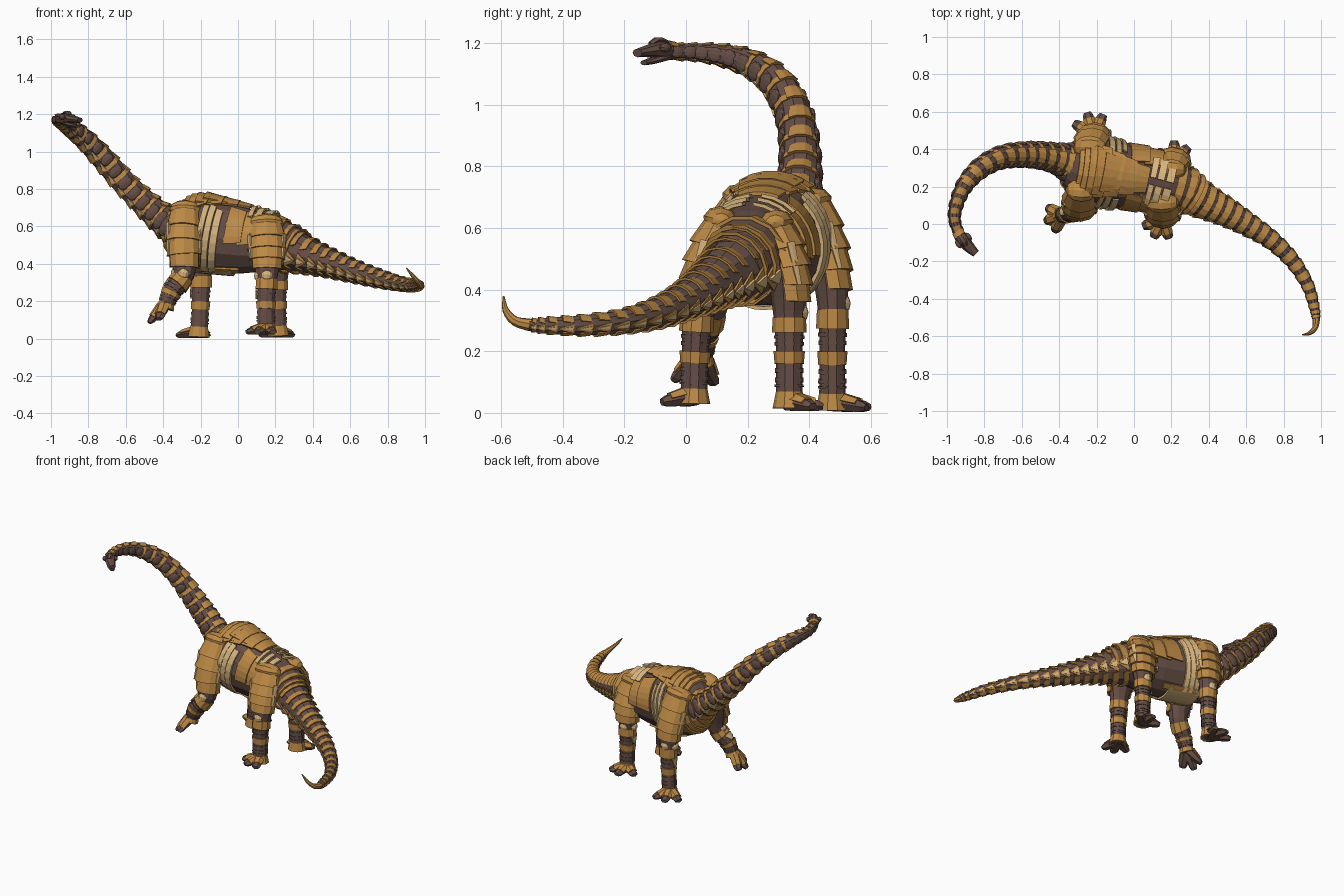
import bpy, bmesh
from math import cos, sin, radians
from mathutils import Vector, Matrix

if "Cube" in bpy.data.objects:
    bpy.data.objects.remove(bpy.data.objects["Cube"])

COL = {"gold": (0.50, 0.25, 0.06, 1), "tan": (0.68, 0.46, 0.21, 1), "brown": (0.13, 0.075, 0.06, 1)}
MATS = {}
for nm, c in COL.items():
    MATS[nm] = bpy.data.materials.new(nm)
    MATS[nm].diffuse_color = c
PARTS = {}


def bm_of(part, mat):
    return PARTS.setdefault((part, mat), bmesh.new())


class Tube:
    """Smooth path with an elliptical section; keys are (x, y, z, half width, half height)."""

    def __init__(self, keys, hint=(0, 0, 1)):
        self.k, self.hint = [Vector(k) for k in keys], Vector(hint)

    def at(self, u):
        n = len(self.k) - 1
        f = min(max(u, 0), 1) * n
        i = min(int(f), n - 1)
        t = f - i
        b, c = self.k[i], self.k[i + 1]
        a = self.k[i - 1] if i else b * 2 - c
        d = self.k[i + 2] if i + 2 <= n else c * 2 - b
        return 0.5 * (2 * b + (c - a) * t + (2 * a - 5 * b + 4 * c - d) * t * t + (3 * b - a - 3 * c + d) * t ** 3)

    def frame(self, u):
        t = (Vector(self.at(u + .01)[:3]) - Vector(self.at(u - .01)[:3])).normalized()
        s = t.cross(self.hint).normalized()
        return t, s, s.cross(t)

    def pt(self, u, a, off=0.0):
        k = self.at(u)
        t, s, v = self.frame(u)
        a = radians(a)
        return Vector(k[:3]) + s * cos(a) * (k[3] + off) + v * sin(a) * (k[4] + off)


def core(part, mat, t, m=10, n=10):
    """Solid faceted skin along a tube."""
    bm = bm_of(part, mat)
    rows = [[bm.verts.new(t.pt(i / m, 360 * j / n)) for j in range(n)] for i in range(m + 1)]
    for p, q in zip(rows, rows[1:]):
        for j in range(n):
            bm.faces.new((p[j], p[(j + 1) % n], q[(j + 1) % n], q[j]))
    bm.faces.new(rows[0])
    bm.faces.new(rows[-1])


def plate(part, mat, t, u0, u1, a0, a1, o0=.008, o1=.008, th=.012, n=6, taper=1.0):
    """Thick armour plate wrapped on a tube between two stations and two angles."""
    bm, mid, half = bm_of(part, mat), (a0 + a1) / 2, (a1 - a0) / 2
    rows = []
    for u, o, s in ((u0, o0, 1), (u1, o1, taper), (u1, o1 - th, taper), (u0, o0 - th, 1)):
        rows.append([bm.verts.new(t.pt(u, mid + half * s * (2 * j / n - 1), o)) for j in range(n + 1)])
    for r in range(4):
        p, q = rows[r], rows[(r + 1) % 4]
        for j in range(n):
            bm.faces.new((p[j], p[j + 1], q[j + 1], q[j]))
    for j in (0, n):
        bm.faces.new([r[j] for r in rows])


def blob(part, mat, c, axes, size):
    """Faceted ellipsoid with its axes along the given frame."""
    m = Matrix(axes).transposed().to_4x4() @ Matrix.Diagonal((*size, 1))
    bmesh.ops.create_uvsphere(bm_of(part, mat), u_segments=10, v_segments=6, radius=1,
                              matrix=Matrix.Translation(c) @ m)


# Torso
body = Tube([(-.37, .31, .59, .10, .10), (-.30, .30, .575, .165, .175), (-.2, .285, .56, .185, .20),
             (-.08, .26, .54, .18, .195), (.05, .24, .52, .165, .175), (.17, .21, .51, .15, .15),
             (.27, .18, .49, .12, .12), (.33, .15, .47, .10, .10)])
core("torso", "brown", body, 14, 14)
for k in range(5):      # layered carapace narrowing to the rear
    plate("back_armour", "gold", body, .09 + .05 * k, .24 + .085 * k, 90 - 66 + 9 * k, 90 + 66 - 9 * k,
          .018 + .003 * k, .026, .012, 5, .7)
for m in (1, -1):       # m flips the angle to the other flank
    def flank(part, mat, u0, u1, lo, hi, *r, **kw):
        c = (lo, hi) if m == 1 else (180 - hi, 180 - lo)
        plate(part, mat, body, u0, u1, *c, *r, **kw)
    for k in range(3):
        flank("rib_bands", "tan", .31 + .042 * k, .345 + .042 * k, -65, 58 - 6 * k, .016, .01, n=8)
    for k in range(3):
        flank("flank_plates", "gold", .46 + .08 * k, .57 + .08 * k, -8, 62, .006, .018, taper=.85)
    flank("flank_plates", "gold", .13, .26, -50, 20, .006, .016)
    flank("belly_edge", "gold", .32, .56, -68, -56, .014, .012, n=2)
    for k in range(3):
        flank("hip_bands", "tan", .59 + .05 * k, .63 + .05 * k, 46, 84, .02, .032, n=3)
plate("belly_plate", "tan", body, .28, .52, 240, 300, .012, .012)
for k in range(3):
    plate("rump_collars", "gold", body, .76 + .08 * k, .81 + .08 * k, -30, 210, .004, .018, n=9)
for k in range(3):
    plate("chest_collars", "gold", body, .0 + .06 * k, .05 + .06 * k, 185, 355, .01, .004, n=8)

# Neck
neck = Tube([(-.33, .325, .59, .10, .10), (-.41, .35, .645, .077, .082), (-.51, .368, .735, .068, .072),
             (-.61, .37, .835, .063, .067), (-.715, .355, .955, .058, .062), (-.82, .30, 1.065, .052, .055),
             (-.90, .215, 1.13, .044, .046), (-.945, .12, 1.16, .037, .037), (-.96, .03, 1.17, .031, .03),
             (-.935, -.055, 1.172, .027, .026)])
core("neck", "brown", neck, 36, 10)
N = 17
for k in range(N):
    a, b = k / N, (k + .6) / N
    w = neck.at(a)[3]
    plate("neck_top_plates", "gold", neck, a, b, 55, 125, .16 * w, .02 * w, .01, 3)
    plate("neck_throat_plates", "gold", neck, a, b, 230, 310, .13 * w, .0, .01, 3)
    if k < 12:
        plate("neck_collars", "gold", neck, a, a + .28 / N, 0, 360, .09 * w, .03 * w, .01, 10)
        for ang in (-40, 220):
            plate("neck_studs", "tan", neck, a + .1 / N, a + .7 / N, ang - 10, ang + 10, .13 * w, .08 * w, .01, 1, .3)
    for ang in (0, 180):
        c = a + .58 / N
        blob("neck_side_discs", "brown", neck.pt(c, ang, -.1 * w), neck.frame(c), (.033 - .01 * k / N, .24 * w, .66 * w))

# Head
skull = Tube([(-.945, -.04, 1.172, .028, .027), (-.918, -.08, 1.178, .036, .03), (-.885, -.12, 1.175, .031, .021),
              (-.845, -.158, 1.168, .021, .014)])
jaw = Tube([(-.93, -.06, 1.158, .026, .014), (-.895, -.105, 1.144, .024, .012), (-.86, -.137, 1.136, .015, .008)])
core("skull", "brown", skull, 5, 8)
core("jaw", "brown", jaw, 4, 8)
crest = Tube([(-.9, -.115, 1.195, .014, .01), (-.912, -.09, 1.212, .018, .009), (-.94, -.05, 1.195, .012, .008)])
core("head_crest", "brown", crest, 5, 6)
for ang in (15, 165):
    blob("brow_bumps", "brown", skull.pt(.4, ang), skull.frame(.4), (.024, .013, .014))
plate("head_plate", "gold", skull, .0, .2, 30, 150, .006, .004, .006, 4)

# Tail
tail = Tube([(.25, .19, .485, .12, .125), (.38, .12, .44, .09, .094), (.5, .06, .4, .073, .074),
             (.62, -.01, .36, .058, .06), (.74, -.09, .325, .047, .05), (.85, -.20, .297, .039, .04),
             (.93, -.33, .284, .032, .034), (.965, -.45, .283, .026, .027), (.975, -.51, .285, .02, .02)])
core("tail", "brown", tail, 40, 10)
N = 19
for k in range(N):
    a, b = k / N, (k + .62) / N
    w = tail.at(a)[3]
    plate("tail_collars", "gold", tail, a, b, 18, 162, .0, .17 * w, .008, 6, .9)
    plate("tail_under_plates", "gold", tail, a, b, 225, 315, .03 * w, .16 * w, .008, 3)
    for c in (-18, 198):
        plate("tail_side_wedges", "gold", tail, a, a + .85 / N, c - 26, c + 26, .1 * w, .06 * w, .008, 2, .15)
        plate("tail_studs", "tan", tail, a + .1 / N, a + .75 / N, c - 11, c + 11, .17 * w, .12 * w, .008, 2, .1)
tip = Tube([(.975, -.505, .285, .021, .021), (.968, -.555, .298, .016, .016), (.937, -.585, .333, .011, .011),
            (.90, -.592, .378, .003, .003)], (1, 0, 0.2))
core("tail_tip", "gold", tip, 9, 8)


# Legs: domed shoulder or thigh plates, knee, shin bands, ankle and three toes
def leg(name, keys, out, toes, base):
    t = Tube(keys, (-1, 0, 0))
    core(name + "_core", "brown", t, 12, 10)
    w, h = keys[0][3:]
    blob(name + "_dome", "gold", Vector(keys[0][:3]), t.frame(0), (.05, w + .006, h + .006))
    for k in range(4):
        plate(name + "_upper_plates", "gold", t, .02 + .1 * k, .14 + .1 * k, out - 105, out + 105, .0, .015, .012, 6, .95)
    for a in (-65, 65):
        plate(name + "_upper_trim", "tan", t, .12, .34, out + a - 10, out + a + 10, .018, .018, .01, 2, .5)
    for a in (out, 90):
        blob(name + "_knee", "tan", t.pt(.51, a, -.02), t.frame(.51), (.035, .03, .03))
    plate(name + "_bands", "gold", t, .54, .64, 0, 360, .003, .010, .012, 10)
    plate(name + "_bands", "gold", t, .75, .81, 0, 360, .008, .005, .01, 10)
    for k in range(5):
        plate(name + "_shin_rings", "brown", t, (.66, .7, .83, .87, .9)[k], (.68, .72, .85, .89, .91)[k],
              0, 360, .004, .004, .008, 10)
    plate(name + "_bands", "gold", t, .93, 1, 0, 360, .0, .010, .02, 10)
    plate(name + "_shin_guard", "tan", t, .65, .73, 60, 120, .009, .008, .01, 3, .5)
    base = Vector(base)
    for e in toes:
        p = [base.lerp(Vector(e), f) for f in (0, .5, .85, 1)]
        toe = Tube([(*q, w, h) for q, w, h in zip(p, (.034, .03, .028, .02), (.034, .027, .02, .012))])
        core(name + "_toes", "brown", toe, 3, 6)
        plate(name + "_toe_plates", "gold", toe, .15, .55, 20, 160, .006, .004, .008, 3)


def ground_toes(x, y, angles, z, r=.11):
    return [(x + r * cos(radians(a)), y + r * sin(radians(a)), z) for a in angles]


leg("front_left_leg", [(-.28, .18, .69, .06, .08), (-.29, .105, .51, .07, .088), (-.29, .08, .345, .055, .06),
                       (-.355, .055, .25, .045, .05), (-.39, .045, .165, .038, .042)], 180,
    [(-.465, .09, .095), (-.475, .015, .085), (-.425, -.04, .105)], (-.385, .045, .19))
leg("front_right_leg", [(-.235, .405, .68, .065, .085), (-.215, .46, .51, .065, .085), (-.2, .475, .36, .05, .062),
                        (-.2, .475, .2, .041, .047), (-.21, .475, .01, .044, .05)], 0,
    ground_toes(-.22, .48, (62, 105, 150), .018, .12), (-.215, .475, .036))
leg("rear_left_leg", [(.15, .115, .62, .055, .085), (.155, .065, .47, .068, .092), (.155, .04, .34, .053, .06),
                      (.15, .03, .2, .043, .048), (.15, .025, .03, .044, .05)], 180,
    ground_toes(.15, .025, (200, 245, 290), .035), (.15, .025, .055))
leg("rear_right_leg", [(.19, .29, .61, .055, .085), (.205, .33, .46, .068, .09), (.21, .335, .33, .053, .06),
                       (.21, .335, .2, .043, .048), (.215, .335, .015, .044, .05)], 0,
    ground_toes(.215, .335, (45, 90, 150), .02), (.215, .335, .038))

# Turn every collected part into an object
for (part, mat), bm in PARTS.items():
    bmesh.ops.recalc_face_normals(bm, faces=bm.faces)
    me = bpy.data.meshes.new(part)
    bm.to_mesh(me)
    bm.free()
    me.materials.append(MATS[mat])
    bpy.context.collection.objects.link(bpy.data.objects.new(part, me))

for m in bpy.data.materials:
    if m.users and not m.is_grease_pencil:
        m.use_nodes = True
        m.node_tree.nodes["Principled BSDF"].inputs["Base Color"].default_value = m.diffuse_color
